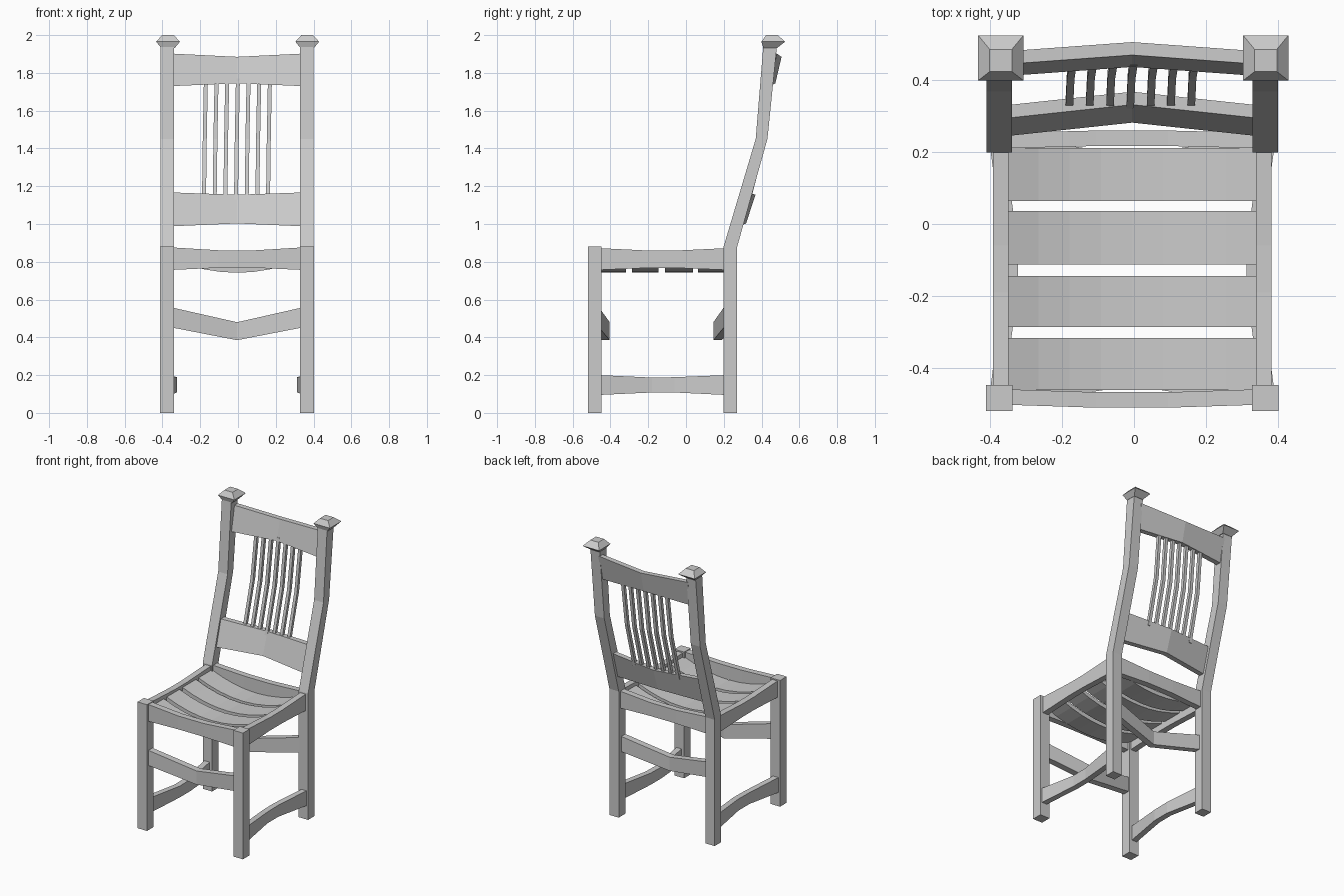
import bpy, bmesh

cube = bpy.data.objects.get("Cube")
if cube:
    bpy.data.objects.remove(cube, do_unlink=True)

CX = -0.005  # centre line of the frame

wood = bpy.data.materials.new("plain_grey")
wood.use_nodes = True
GREY = (0.6, 0.6, 0.6, 1)
wood.diffuse_color = GREY
wood.node_tree.nodes["Principled BSDF"].inputs["Base Color"].default_value = GREY


def loft(name, rings):
    """Join four-cornered rings into a closed solid."""
    bm = bmesh.new()
    rows = [[bm.verts.new(p) for p in ring] for ring in rings]
    for a, b in zip(rows, rows[1:]):
        for i in range(4):
            j = (i + 1) % 4
            bm.faces.new((a[i], a[j], b[j], b[i]))
    bm.faces.new(rows[0])
    bm.faces.new(rows[-1][::-1])
    bmesh.ops.recalc_face_normals(bm, faces=bm.faces)
    mesh = bpy.data.meshes.new(name)
    bm.to_mesh(mesh)
    bm.free()
    mesh.materials.append(wood)
    obj = bpy.data.objects.new(name, mesh)
    bpy.context.collection.objects.link(obj)
    return obj


def level(x, y, z, hx, hy):
    """Horizontal rectangular ring."""
    return [(x - hx, y - hy, z), (x + hx, y - hy, z),
            (x + hx, y + hy, z), (x - hx, y + hy, z)]


def cross_bar(name, stations, depth, lean=0.0):
    """Bar along x; stations are (x, front y at bottom, bottom z, top z)."""
    loft(name, [[(CX + x, y, b), (CX + x, y + depth, b),
                 (CX + x, y + depth + lean, t), (CX + x, y + lean, t)]
                for x, y, b, t in stations])


def bowed(half, end, mid):
    """Three stations, mirrored about the centre line."""
    return [(-half, *end), (0, *mid), (half, *end)]


def side_bar(name, stations, width):
    """Bar along y; stations are (y, centre x, bottom z, top z)."""
    h = width / 2
    loft(name, [[(x - h, y, b), (x + h, y, b), (x + h, y, t), (x - h, y, t)]
                for y, x, b, t in stations])


# Legs, posts, caps and side rails
for side, s in (("right", -1), ("left", 1)):
    x = CX + s * 0.37
    loft(side + "_front_leg", [level(x, -0.484, z, 0.037, 0.036) for z in (0, 0.88)])
    loft(side + "_back_post", [level(x, y, z, 0.036, h) for y, z, h in
         ((0.235, 0, 0.036), (0.235, 0.88, 0.036),
          (0.4, 1.45, 0.031), (0.445, 1.94, 0.036))])
    cx = s * 0.3685 - 0.002
    loft(side + "_post_cap", [level(cx, y, z, h, h) for y, z, h in
         ((0.446, 1.932, 0.036), (0.462, 1.965, 0.063), (0.455, 2.0, 0.031))])
    side_bar(side + "_seat_rail",
             [(y, CX + s * 0.366, b, t) for y, b, t in
              ((-0.46, 0.757, 0.872), (-0.19, 0.768, 0.859),
               (-0.06, 0.768, 0.859), (0.21, 0.757, 0.872))], 0.043)
    side_bar(side + "_stretcher",
             [(y, CX + s * r, b, t) for y, r, b, t in
              ((-0.46, 0.375, 0.095, 0.2), (-0.18, 0.338, 0.108, 0.187),
               (-0.06, 0.338, 0.108, 0.189), (0.21, 0.375, 0.095, 0.2))], 0.04)

# Front and back seat rails
for name, y, bow in (("front_seat_rail", -0.503, -0.008), ("back_seat_rail", 0.211, 0.006)):
    cross_bar(name, [(-0.345, y, 0.757, 0.876), (-0.1, y + bow, 0.768, 0.861),
                     (0.1, y + bow, 0.768, 0.861), (0.345, y, 0.757, 0.876)], 0.043)

# Bent stretchers below the seat
cross_bar("front_stretcher", bowed(0.345, (-0.505, 0.452, 0.558), (-0.449, 0.385, 0.48)), 0.045)
cross_bar("back_stretcher", bowed(0.345, (0.2, 0.452, 0.558), (0.145, 0.385, 0.48)), 0.045)

# Dished seat slats
for i, (y0, y1) in enumerate(((-0.462, -0.317), (-0.286, -0.145), (-0.112, 0.036), (0.064, 0.212))):
    stations = []
    for k in range(9):
        x = 0.348 * (k / 4 - 1)
        z = 0.742 + 0.6 * x * x
        stations.append((x, y0, z, z + 0.028))
    cross_bar("seat_slat_%d" % (i + 1), stations, y1 - y0)

# Back rails, leaning with the posts
cross_bar("crest_rail", bowed(0.345, (0.412, 1.73, 1.902), (0.437, 1.745, 1.885)), 0.036, 0.033)
cross_bar("lower_back_rail", bowed(0.345, (0.245, 0.988, 1.167), (0.282, 1.003, 1.155)), 0.036, 0.05)

# Bent back spindles
for i in range(7):
    x = -0.18 + i * 0.0565
    loft("spindle_%d" % (i + 1), [level(x + dx, y, z, 0.0105, 0.011) for dx, y, z in
         ((0, 0.333, 1.13), (0.004, 0.415, 1.45), (0.01, 0.452, 1.77))])
